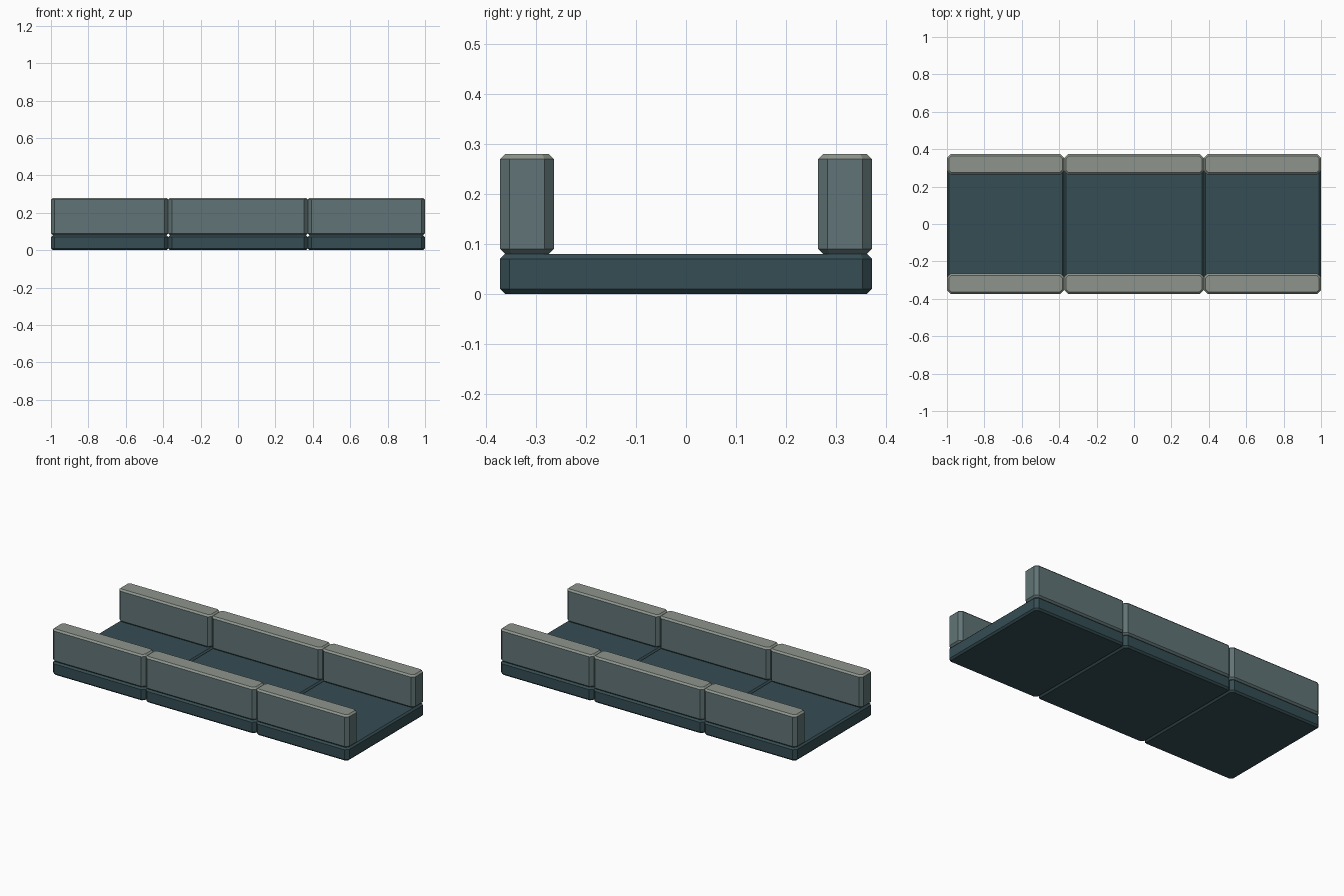
import bpy, bmesh

if "Cube" in bpy.data.objects:
    bpy.data.objects.remove(bpy.data.objects["Cube"])


def material(name, rgb):
    m = bpy.data.materials.new(name)
    m.diffuse_color = (*rgb, 1)
    m.use_nodes = True
    m.node_tree.nodes["Principled BSDF"].inputs["Base Color"].default_value = m.diffuse_color
    return m


DECK = material("dark_teal", (0.036, 0.075, 0.087))
WALL = material("grey_teal", (0.12, 0.175, 0.18))
CAP = material("pale_stone", (0.27, 0.30, 0.265))

CORNER = 0.019   # cut on the vertical edges
EDGE = 0.01      # cut on the top and bottom edges


def octagon(x0, x1, y0, y1, c):
    return [(x0 + c, y0), (x1 - c, y0), (x1, y0 + c), (x1, y1 - c),
            (x1 - c, y1), (x0 + c, y1), (x0, y1 - c), (x0, y0 + c)]


def chamfered_block(name, x0, x1, y0, y1, z0, z1, mat, cap=None):
    bm = bmesh.new()
    rings = []
    for inset, z in ((EDGE, z0), (0, z0 + EDGE), (0, z1 - EDGE), (EDGE, z1)):
        c = CORNER - inset * 0.586
        pts = octagon(x0 + inset, x1 - inset, y0 + inset, y1 - inset, c)
        rings.append([bm.verts.new((x, y, z)) for x, y in pts])
    bm.faces.new(rings[0][::-1])
    top = [bm.faces.new(rings[-1])]
    for k in range(3):
        a, b = rings[k], rings[k + 1]
        for i in range(8):
            j = (i + 1) % 8
            f = bm.faces.new((a[i], a[j], b[j], b[i]))
            if k == 2:
                top.append(f)
    if cap:
        for f in top:
            f.material_index = 1
    me = bpy.data.meshes.new(name)
    bm.to_mesh(me)
    bm.free()
    me.materials.append(mat)
    if cap:
        me.materials.append(cap)
    bpy.context.collection.objects.link(bpy.data.objects.new(name, me))


# Three sections, each a deck slab with a parapet along both sides
HALF = 0.373
for side, x0, x1 in (("left", -1, -HALF), ("middle", -HALF, HALF), ("right", HALF, 1)):
    chamfered_block(f"deck_{side}", x0, x1, -HALF, HALF, 0, 0.08, DECK)
    chamfered_block(f"front_parapet_{side}", x0, x1, -HALF, -0.265, 0.08, 0.28, WALL, CAP)
    chamfered_block(f"back_parapet_{side}", x0, x1, 0.265, HALF, 0.08, 0.28, WALL, CAP)
